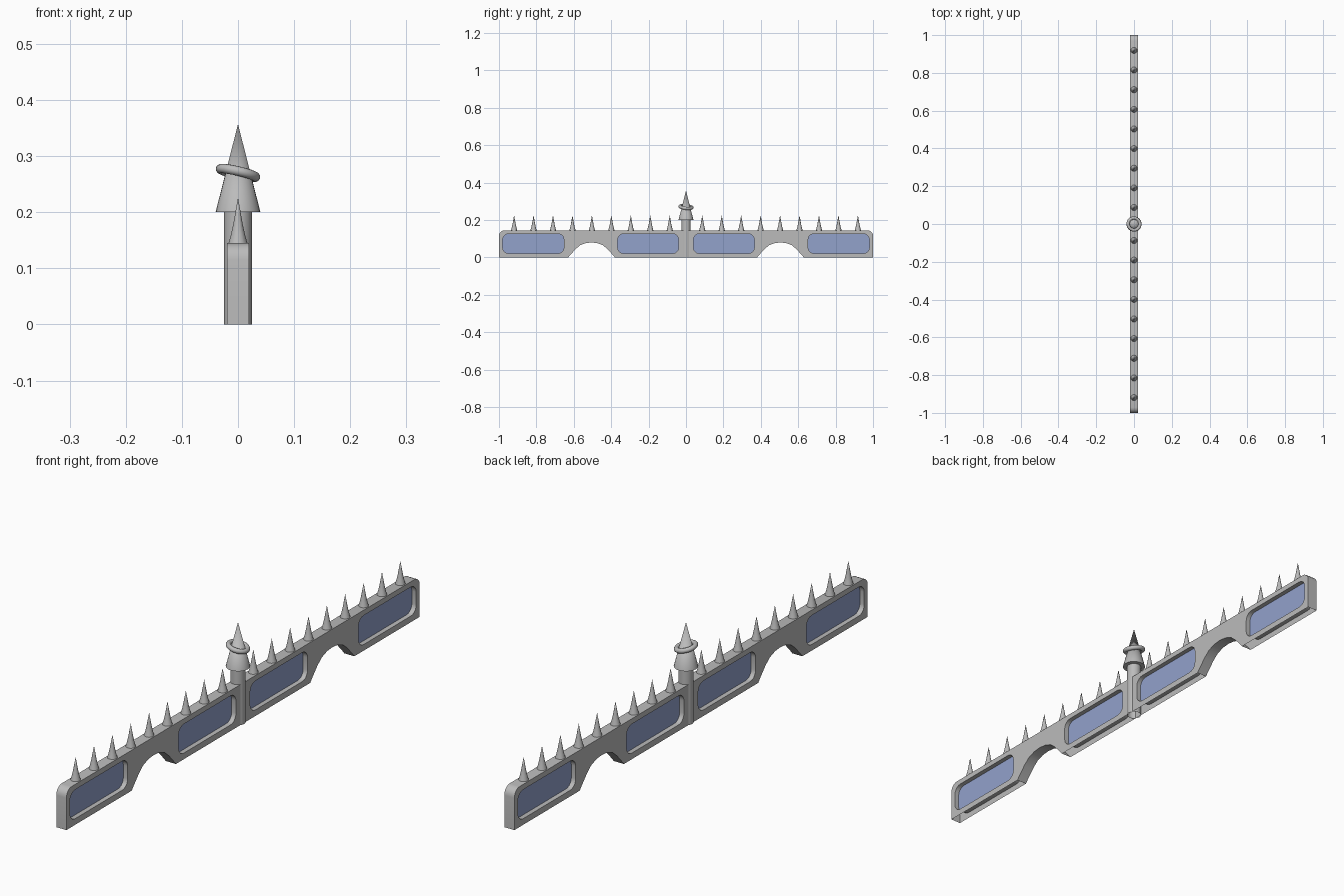
import bpy, bmesh
from math import pi, sin, cos, radians

old = bpy.data.objects.get("Cube")
if old:
    bpy.data.objects.remove(old, do_unlink=True)


def material(name, rgb):
    m = bpy.data.materials.new(name)
    m.use_nodes = True
    m.diffuse_color = (*rgb, 1)
    m.node_tree.nodes["Principled BSDF"].inputs["Base Color"].default_value = (*rgb, 1)
    return m


STONE = material("grey stone", (0.5, 0.5, 0.5))
GLASS = material("blue glass", (0.29, 0.36, 0.6))


def finish(bm, name, smooth=True):
    bmesh.ops.recalc_face_normals(bm, faces=bm.faces)
    mesh = bpy.data.meshes.new(name)
    bm.to_mesh(mesh)
    bm.free()
    mesh.materials.append(STONE)
    ob = bpy.data.objects.new(name, mesh)
    bpy.context.collection.objects.link(ob)
    if smooth:
        shade(ob)
    return ob


def shade(ob):
    bpy.ops.object.select_all(action='DESELECT')
    ob.select_set(True)
    bpy.context.view_layer.objects.active = ob
    bpy.ops.object.shade_smooth_by_angle(angle=radians(35))


def add_prism(bm, outline, x0, x1):
    """Extrude a (y, z) outline along x."""
    face = bm.faces.new([bm.verts.new((x0, y, z)) for y, z in outline])
    ext = bmesh.ops.extrude_face_region(bm, geom=[face])["geom"]
    verts = [g for g in ext if isinstance(g, bmesh.types.BMVert)]
    bmesh.ops.translate(bm, verts=verts, vec=(x1 - x0, 0, 0))


def arc(cy, cz, r, start, steps=5):
    """Quarter circle, counter-clockwise."""
    return [(cy + r * cos(start + pi / 2 * i / steps),
             cz + r * sin(start + pi / 2 * i / steps)) for i in range(steps + 1)]


def add_lathe(bm, profile, sides, y=0.0):
    """Revolve (radius, z) pairs about the vertical axis at y."""
    prev = None
    for r, z in profile:
        n = sides if r > 0 else 1
        ring = [bm.verts.new((r * cos(2 * pi * i / sides), y + r * sin(2 * pi * i / sides), z))
                for i in range(n)]
        if prev:
            for i in range(sides):
                j = (i + 1) % sides
                quad = [prev[i % len(prev)], prev[j % len(prev)], ring[j % n], ring[i % n]]
                bm.faces.new(list(dict.fromkeys(quad)))
        prev = ring


# Wall body with rounded top corners and two arches
HALF, TOP, CORNER = 0.02, 0.145, 0.03
arch = [(-0.125, 0), (-0.115, 0.012), (-0.085, 0.045), (-0.06, 0.066), (-0.03, 0.077), (0, 0.08)]
arch += [(-y, z) for y, z in reversed(arch[:-1])]
outline = [(-1, 0)]
for centre in (-0.505, 0.505):
    outline += [(centre + y, z) for y, z in arch]
outline += [(1, 0)]
outline += arc(1 - CORNER, TOP - CORNER, CORNER, 0)
outline += arc(-1 + CORNER, TOP - CORNER, CORNER, pi / 2)
bm = bmesh.new()
add_prism(bm, outline, -HALF, HALF)
wall = finish(bm, "wall", smooth=False)

# Rounded window recesses cut from both sides
FLOOR, R = 0.003, 0.03
bm = bmesh.new()
for side in (-1, 1):
    for y0, y1 in ((-0.98, -0.653), (-0.365, -0.04), (0.04, 0.365), (0.653, 0.98)):
        z0, z1 = 0.022, 0.126
        shape = (arc(y1 - R, z1 - R, R, 0) + arc(y0 + R, z1 - R, R, pi / 2)
                 + arc(y0 + R, z0 + R, R, pi) + arc(y1 - R, z0 + R, R, 1.5 * pi))
        add_prism(bm, shape, side * FLOOR, side * 0.05)
cutter = finish(bm, "window_cutter", smooth=False)
mod = wall.modifiers.new("windows", 'BOOLEAN')
mod.operation, mod.solver, mod.object = 'DIFFERENCE', 'EXACT', cutter
bpy.ops.object.select_all(action='DESELECT')
bpy.context.view_layer.objects.active = wall
wall.select_set(True)
bpy.ops.object.modifier_apply(modifier=mod.name)
bpy.data.objects.remove(cutter, do_unlink=True)

# Open the underside and colour the recess floors as glass
mesh = wall.data
mesh.materials.clear()
mesh.materials.append(STONE)
mesh.materials.append(GLASS)
bm = bmesh.new()
bm.from_mesh(mesh)
bm.normal_update()
under = [f for f in bm.faces if all(v.co.z < 0.001 for v in f.verts)]
bmesh.ops.delete(bm, geom=under, context='FACES')
for f in bm.faces:
    f.material_index = int(all(abs(v.co.x) < 0.01 for v in f.verts))
bm.to_mesh(mesh)
bm.free()
shade(wall)

# Row of concave spikes along the top
bm = bmesh.new()
for i in range(9):
    for side in (-1, 1):
        add_lathe(bm, [(0.017, TOP - 0.001), (0.0125, 0.16), (0.0085, 0.178), (0.005, 0.198), (0, 0.226)],
                  12, side * (0.087 + 0.104 * i))
finish(bm, "top_spikes")

# Central post
bm = bmesh.new()
add_lathe(bm, [(0.025, 0), (0.025, 0.201)], 16)
finish(bm, "post")

# Conical cap
bm = bmesh.new()
add_lathe(bm, [(0, 0.2), (0.04, 0.2), (0, 0.357)], 24)
finish(bm, "post_cap")

# Tilted ring around the cap
bpy.ops.mesh.primitive_torus_add(major_radius=0.032, minor_radius=0.0085, major_segments=32,
                                 minor_segments=12, location=(0, 0, 0.27),
                                 rotation=(radians(-6), radians(13), 0))
ring = bpy.context.object
ring.name = "cap_ring"
ring.data.materials.append(STONE)
shade(ring)
